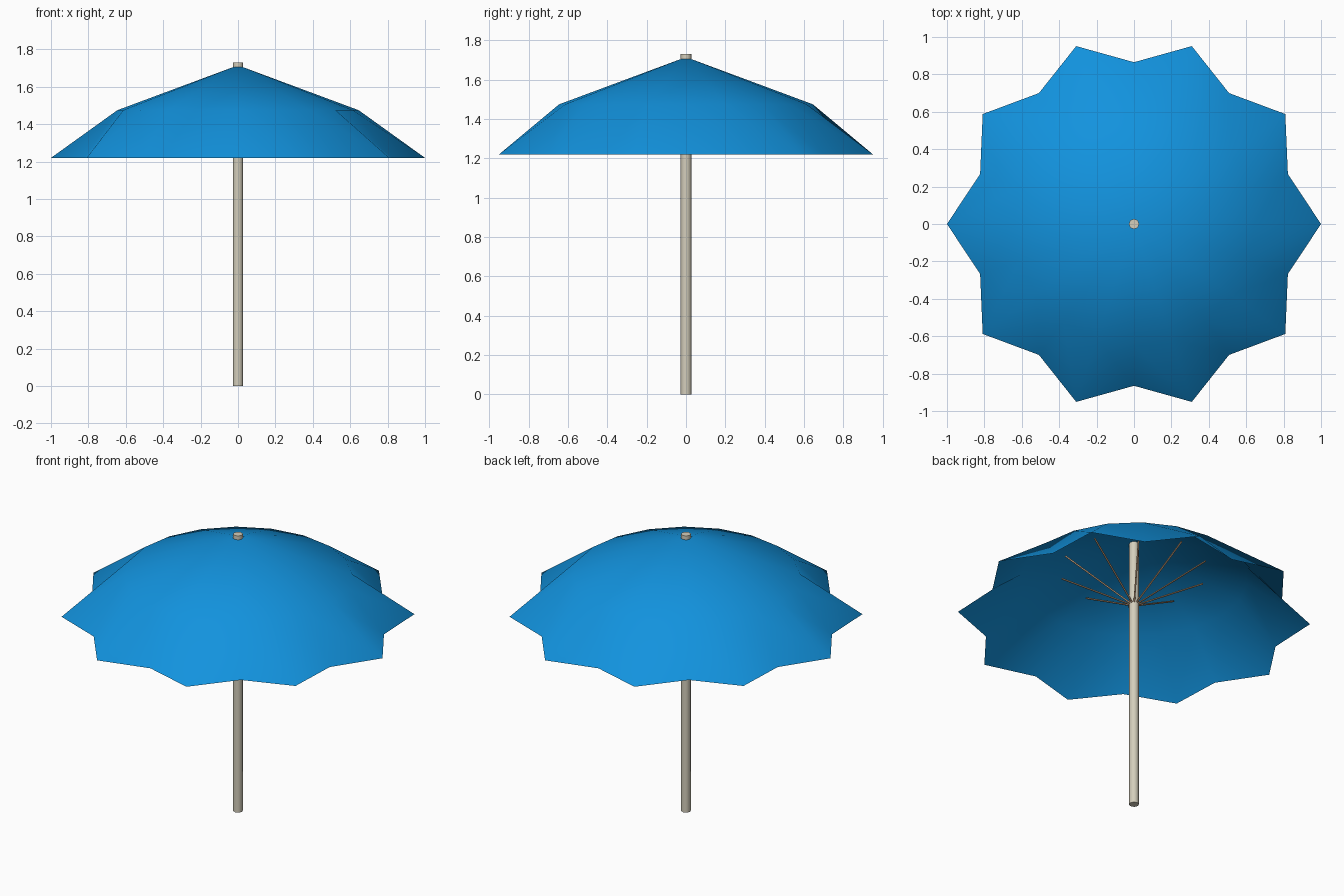
import bpy, bmesh
from math import cos, sin, pi
from mathutils import Vector

if "Cube" in bpy.data.objects:
    bpy.data.objects.remove(bpy.data.objects["Cube"])

RIBS = 10


def material(name, rgb):
    m = bpy.data.materials.new(name)
    m.diffuse_color = (*rgb, 1)
    m.use_nodes = True
    m.node_tree.nodes["Principled BSDF"].inputs["Base Color"].default_value = m.diffuse_color
    return m


def finish(bm, name, mat):
    for f in bm.faces:
        f.smooth = True
    me = bpy.data.meshes.new(name)
    bm.to_mesh(me)
    bm.free()
    me.materials.append(mat)
    ob = bpy.data.objects.new(name, me)
    bpy.context.collection.objects.link(ob)
    return ob


def rod(name, a, b, radius, sides, mat):
    a, b = Vector(a), Vector(b)
    bm = bmesh.new()
    bmesh.ops.create_cone(bm, cap_ends=True, segments=sides, radius1=radius,
                          radius2=radius, depth=(b - a).length)
    ob = finish(bm, name, mat)
    ob.location = (a + b) / 2
    ob.rotation_euler = (b - a).to_track_quat('Z', 'Y').to_euler()
    bpy.ops.object.select_all(action='DESELECT')
    ob.select_set(True)
    bpy.context.view_layer.objects.active = ob
    bpy.ops.object.shade_smooth_by_angle(angle=pi / 3)
    return ob


blue = material("canopy_blue", (0.006, 0.29, 0.73))
cream = material("pole_cream", (0.66, 0.62, 0.50))
tan = material("strut_tan", (0.55, 0.36, 0.22))

# Canopy: apex fan, round shoulder ring, star-shaped hem
bm = bmesh.new()
apex = bm.verts.new((0, 0, 1.715))
n = RIBS * 2
shoulder, hem = [], []
for i in range(n):
    a = 2 * pi * i / n
    r = 1.0 if i % 2 == 0 else 0.865
    shoulder.append(bm.verts.new((0.645 * cos(a), 0.645 * sin(a), 1.475)))
    hem.append(bm.verts.new((r * cos(a), r * sin(a), 1.22)))
for i in range(n):
    j = (i + 1) % n
    bm.faces.new((apex, shoulder[i], shoulder[j]))
    bm.faces.new((shoulder[i], hem[i], hem[j], shoulder[j]))
finish(bm, "canopy", blue)

# Pole
rod("pole", (0, 0, 0), (0, 0, 1.73), 0.028, 8, cream)

# Struts fanning out from the pole to the middle of each panel
for k in range(RIBS):
    a = 2 * pi * (k + 0.5) / RIBS
    rod(f"strut_{k + 1}", (0, 0, 1.30),
        (0.42 * cos(a), 0.42 * sin(a), 1.535), 0.005, 6, tan)
